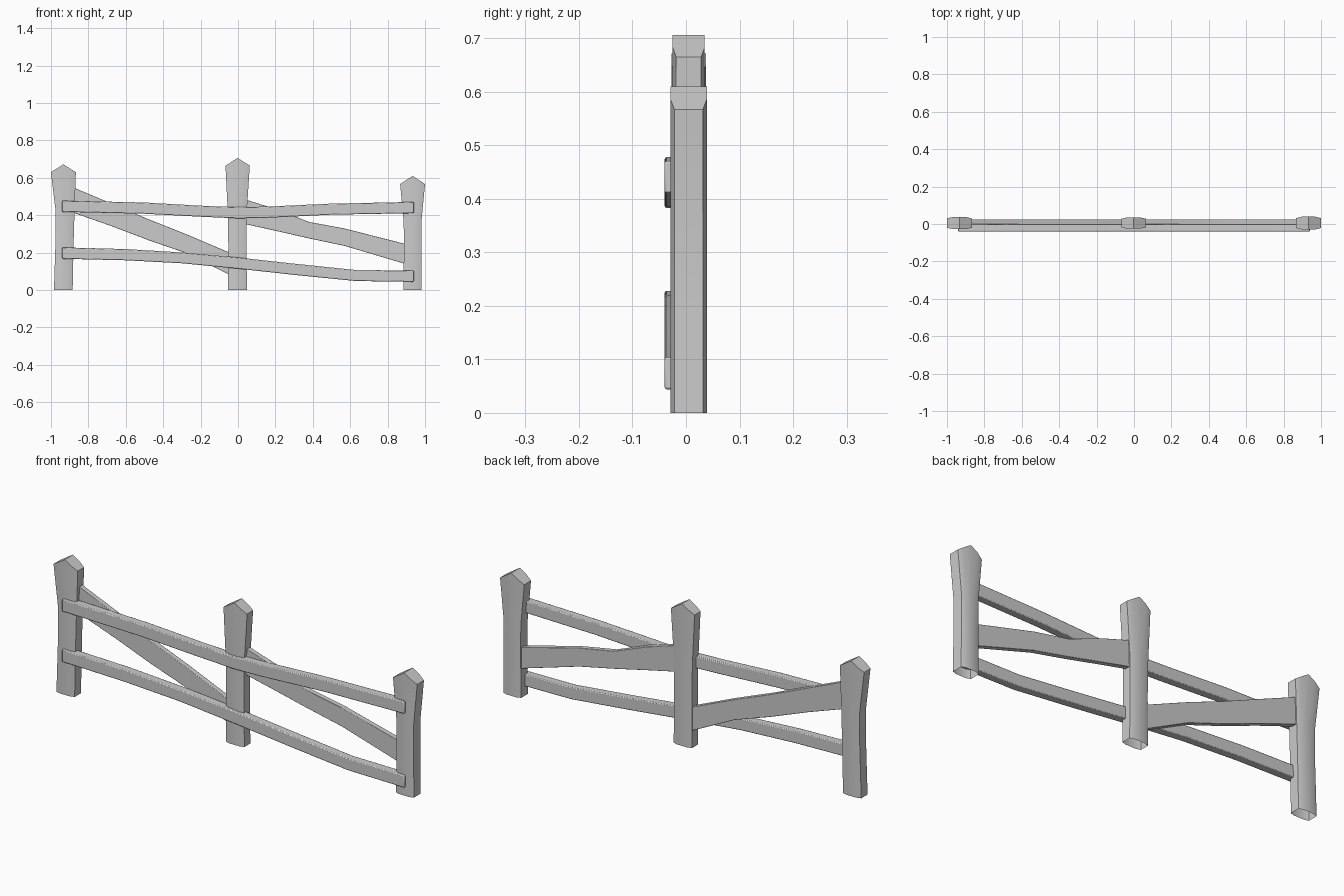
import bpy, bmesh

if "Cube" in bpy.data.objects:
    bpy.data.objects.remove(bpy.data.objects["Cube"])


def finish(name, bm, bevel=0.0):
    bmesh.ops.recalc_face_normals(bm, faces=bm.faces)
    me = bpy.data.meshes.new(name)
    bm.to_mesh(me)
    bm.free()
    ob = bpy.data.objects.new(name, me)
    bpy.context.collection.objects.link(ob)
    if bevel:
        m = ob.modifiers.new("worn_edges", 'BEVEL')
        m.width, m.segments, m.limit_method = bevel, 2, 'ANGLE'
    bpy.ops.object.select_all(action='DESELECT')
    ob.select_set(True)
    bpy.context.view_layer.objects.active = ob
    bpy.ops.object.shade_smooth_by_angle(angle=0.6)
    return ob


def bridge(bm, rings):
    for a, b in zip(rings, rings[1:]):
        for i in range(len(a)):
            j = (i + 1) % len(a)
            bm.faces.new((a[i], a[j], b[j], b[i]))


# Post: softly bulged cross-section lofted upward, with a gabled top and open base
def post(name, levels, peak, hd):
    front = [(-1, -.78), (-.55, -1), (0, -1), (.55, -1), (1, -.78)]
    section = front + [(u, -v) for u, v in reversed(front)]
    bm = bmesh.new()
    rings = []
    for k, (z, xl, xr) in enumerate(levels):
        rise = peak - z if k == len(levels) - 1 else 0
        c, h = (xl + xr) / 2, (xr - xl) / 2
        rings.append([bm.verts.new((c + u * h, .005 + v * hd, z + rise * (1 - abs(u))))
                      for u, v in section])
    bridge(bm, rings)
    t = rings[-1]
    for i in range(4):
        bm.faces.new((t[i], t[i + 1], t[8 - i], t[9 - i]))
    return finish(name, bm)


# Board: bent plank given by (x, top z, bottom z) stations
def board(name, stations, y0, y1, bevel):
    bm = bmesh.new()
    rings = [[bm.verts.new(p) for p in ((x, y0, b), (x, y1, b), (x, y1, t), (x, y0, t))]
             for x, t, b in stations]
    bridge(bm, rings)
    bm.faces.new(rings[0])
    bm.faces.new(rings[-1])
    return finish(name, bm, bevel)


# Three posts
post("left_post", [(0, -.984, -.884), (.25, -.976, -.879), (.42, -.975, -.874),
                   (.63, -1, -.867)], .672, .032)
post("middle_post", [(0, -.053, .048), (.25, -.052, .045), (.42, -.055, .047),
                     (.665, -.067, .063)], .706, .030)
post("right_post", [(0, .884, .982), (.2, .887, .980), (.36, .886, .980),
                    (.567, .867, 1)], .61, .034)

# Two long front rails
board("upper_rail", [(-.94, .478, .418), (-.5, .468, .408), (-.2, .451, .392),
                     (0, .443, .383), (.15, .446, .386), (.5, .462, .403),
                     (.94, .471, .411)], -.040, 0, .004)
board("lower_rail", [(-.94, .228, .167), (-.6, .219, .159), (-.3, .201, .143),
                     (0, .174, .114), (.3, .141, .081), (.63, .107, .048),
                     (.94, .104, .044)], -.040, 0, .004)

# Diagonal braces behind the rails
board("left_brace", [(-.92, .565, .427), (-.68, .464, .343), (-.48, .379, .267),
                     (-.28, .300, .198), (-.01, .185, .064)], -.002, .024, .002)
board("right_brace", [(.01, .493, .359), (.2, .434, .317), (.38, .364, .276),
                      (.57, .329, .236), (.92, .240, .132)], -.002, .024, .002)
